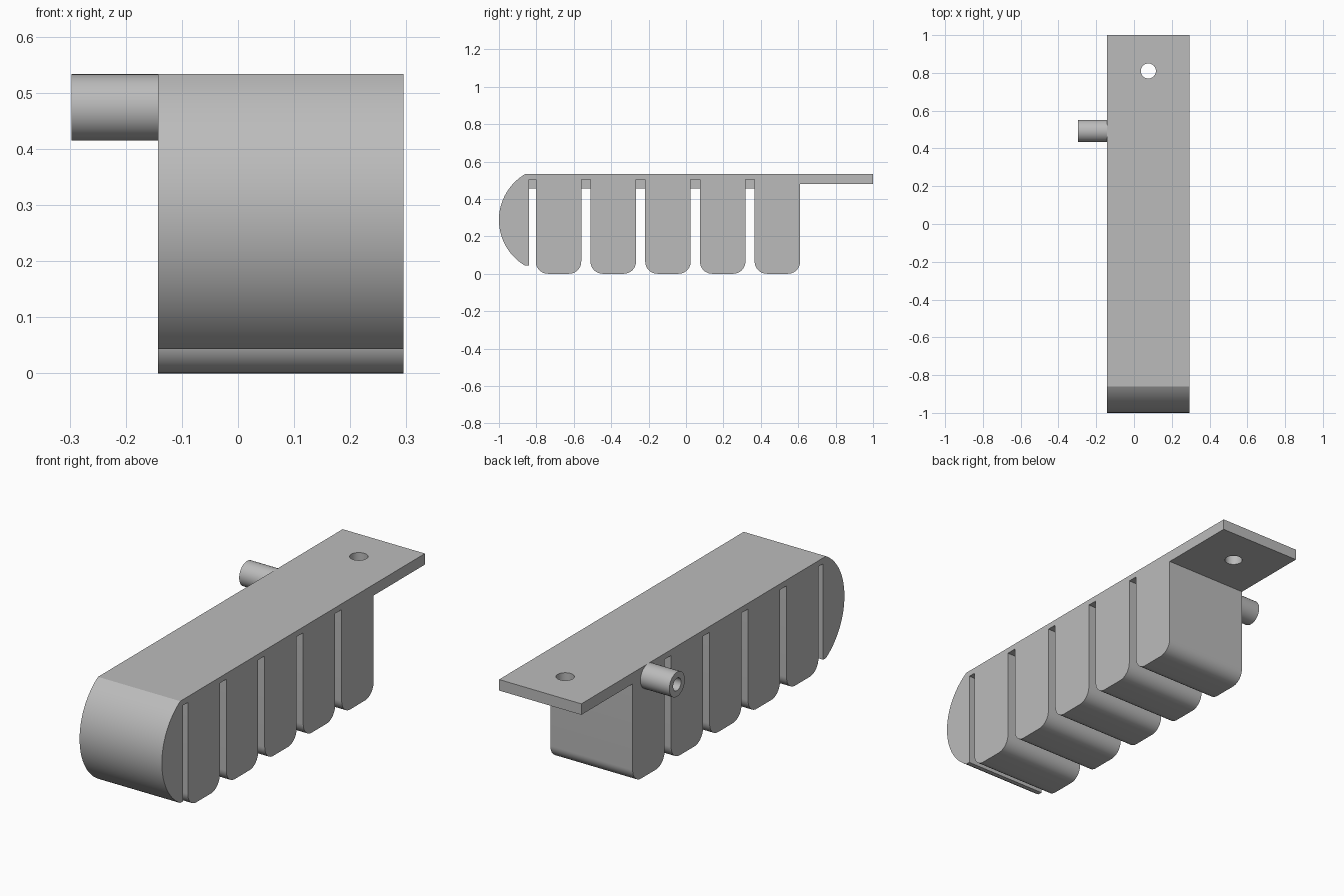
import bpy, bmesh
from math import sin, cos, pi, atan2, hypot, radians
from mathutils import Matrix

cube = bpy.data.objects.get("Cube")
if cube:
    bpy.data.objects.remove(cube, do_unlink=True)

grey = bpy.data.materials.new("silicone grey")
grey.use_nodes = True
colour = (0.5, 0.5, 0.5, 1)
grey.diffuse_color = colour
grey.node_tree.nodes["Principled BSDF"].inputs["Base Color"].default_value = colour

X0, X1 = -0.143, 0.295          # body sides
XM = (X0 + X1) / 2
TOP, SLOT_TOP, PLATE = 0.533, 0.505, 0.48
PITCH, WIDTH, FIRST, FILLET = 0.2925, 0.243, -0.803, 0.065


def make(name, bm):
    bmesh.ops.recalc_face_normals(bm, faces=bm.faces)
    mesh = bpy.data.meshes.new(name)
    bm.to_mesh(mesh)
    bm.free()
    ob = bpy.data.objects.new(name, mesh)
    bpy.context.collection.objects.link(ob)
    mesh.materials.append(grey)
    return ob


def extrude_x(name, profile, x0, x1):
    bm = bmesh.new()
    face = bm.faces.new([bm.verts.new((x0, y, z)) for y, z in profile])
    new = bmesh.ops.extrude_face_region(bm, geom=[face])["geom"]
    bmesh.ops.translate(bm, vec=(x1 - x0, 0, 0),
                        verts=[v for v in new if isinstance(v, bmesh.types.BMVert)])
    return make(name, bm)


def cylinder(name, radius, length, centre, axis="Z"):
    bm = bmesh.new()
    turn = Matrix.Rotation(pi / 2, 4, "Y") if axis == "X" else Matrix()
    bmesh.ops.create_cone(bm, cap_ends=True, segments=48, radius1=radius, radius2=radius,
                          depth=length, matrix=Matrix.Translation(centre) @ turn)
    return make(name, bm)


def arc(cy, cz, r, a0, a1, steps):
    angles = [a0 + (a1 - a0) * i / steps for i in range(steps + 1)]
    return [(cy + r * cos(a), cz + r * sin(a)) for a in angles]


def cut(ob, cutter):
    mod = ob.modifiers.new("cut", "BOOLEAN")
    mod.operation, mod.solver, mod.object = "DIFFERENCE", "EXACT", cutter
    cutter.hide_render = True
    cutter.hide_set(True)


def apply_and_smooth(ob):
    bpy.ops.object.select_all(action="DESELECT")
    bpy.context.view_layer.objects.active = ob
    ob.select_set(True)
    for mod in list(ob.modifiers):
        bpy.ops.object.modifier_apply(modifier=mod.name)
    bpy.ops.object.shade_smooth_by_angle(angle=radians(25))


# Side profile: bulged nose, five rounded fingers with slots between, rear tab
CY, CZ, LOW = -0.716, 0.288, 0.043
half = atan2(TOP - CZ, 0.144)
profile = arc(CY, CZ, hypot(0.144, TOP - CZ), pi - half, pi + half, 40)
profile += [(-0.839, LOW), (-0.839, SLOT_TOP)]
for i in range(5):
    a = FIRST + PITCH * i
    b = a + WIDTH
    profile.append((a, SLOT_TOP))
    profile += arc(a + FILLET, FILLET, FILLET, pi, 1.5 * pi, 12)
    profile += arc(b - FILLET, FILLET, FILLET, 1.5 * pi, 2 * pi, 12)
    profile.append((b, SLOT_TOP if i < 4 else PLATE))
profile += [(1, PLATE), (1, TOP)]
body = extrude_x("finger_body", profile, X0, X1)

# Air inlet tube on the side
TY, TZ, TR = 0.492, 0.474, 0.059
tube = cylinder("inlet_tube", TR, 0.154, (-0.22, TY, TZ), "X")

# Mounting hole and inlet bore
hole = cylinder("mount_hole_cutter", 0.04, 0.3, (XM, 0.81, 0.5))
bore = cylinder("bore_cutter", 0.03, 0.3, (-0.22, TY, TZ), "X")
cut(body, hole)
cut(body, bore)
cut(tube, bore)
for part in (body, tube):
    apply_and_smooth(part)
for helper in (hole, bore):
    bpy.data.objects.remove(helper, do_unlink=True)

# Air ducts bridging the tops of the slots
for i in range(5):
    y1 = FIRST + PITCH * i + 0.005
    y0 = y1 - 0.06
    extrude_x("air_duct", [(y0, 0.455), (y1, 0.455), (y1, 0.51), (y0, 0.51)],
              XM - 0.06, XM + 0.06)
